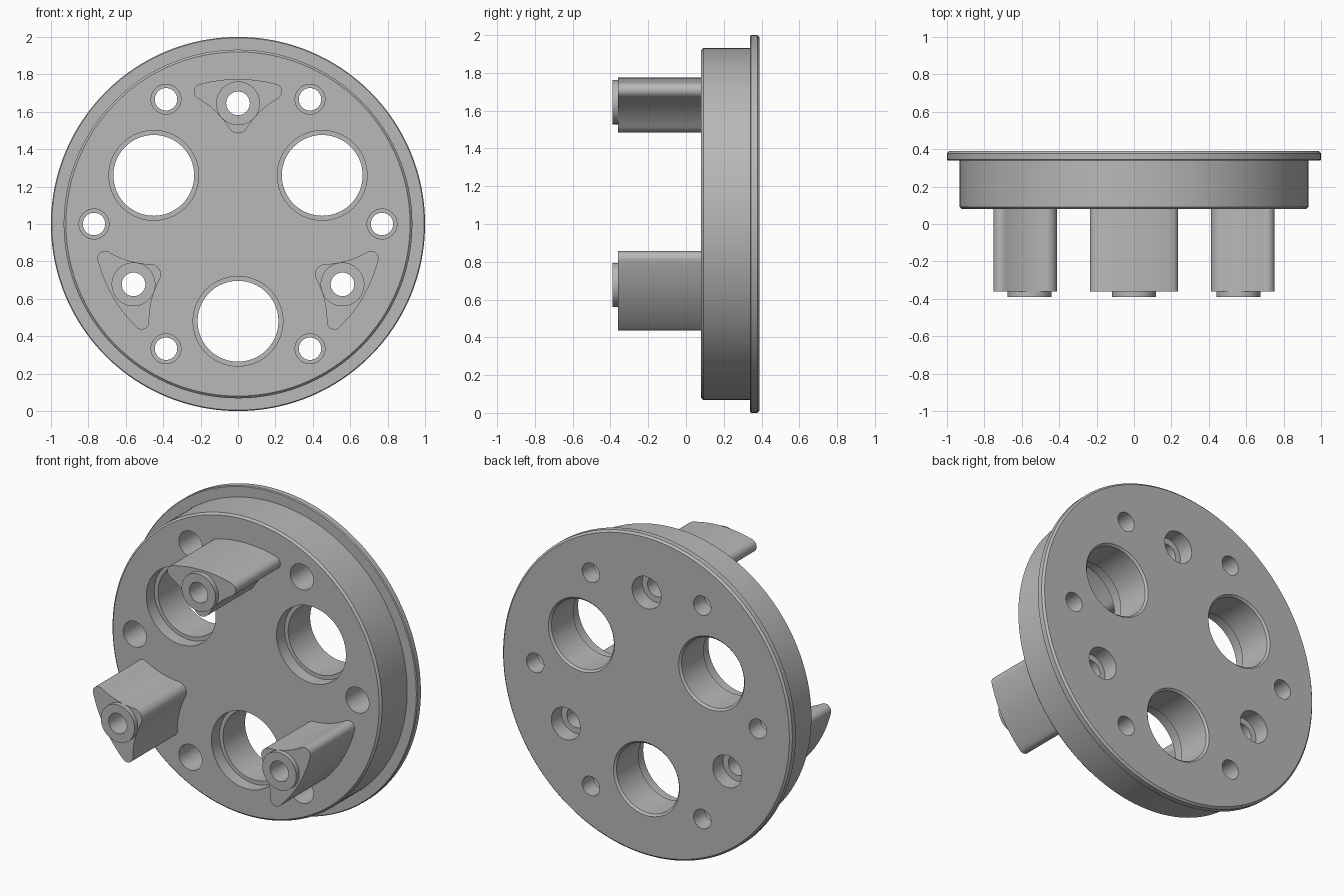
import bpy, bmesh
from math import sin, cos, pi, radians, atan2, acos, hypot

cube = bpy.data.objects.get("Cube")
if cube:
    bpy.data.objects.remove(cube, do_unlink=True)

grey = bpy.data.materials.new("machined_grey")
grey.use_nodes = True
grey.diffuse_color = (0.48, 0.48, 0.48, 1)
grey.node_tree.nodes["Principled BSDF"].inputs["Base Color"].default_value = (0.48, 0.48, 0.48, 1)


def arc(cx, cz, r, a, b, n):
    return [(cx + r * cos(a + (b - a) * i / n), cz + r * sin(a + (b - a) * i / n)) for i in range(n + 1)]


def circle(r, x=0, z=0, n=64):
    return arc(x, z, r, 0, 2 * pi, n)[:-1]


def polar(r, deg):
    return r * cos(radians(deg)), r * sin(radians(deg))


def stack(bm, layers):
    """Closed solid through outlines placed along the y axis."""
    rings = [[bm.verts.new((x, y, z + 1)) for x, z in pts] for pts, y in layers]
    for lo, hi in zip(rings, rings[1:]):
        for i in range(len(lo)):
            bm.faces.new((lo[i - 1], lo[i], hi[i], hi[i - 1]))
    bm.faces.new(rings[0])
    bm.faces.new(rings[-1])


def turned(bm, profile, x=0, z=0, n=64):
    stack(bm, [(circle(r, x, z, n), y) for r, y in profile])


def finish(bm, name):
    bmesh.ops.recalc_face_normals(bm, faces=bm.faces)
    mesh = bpy.data.meshes.new(name)
    bm.to_mesh(mesh)
    bm.free()
    obj = bpy.data.objects.new(name, mesh)
    bpy.context.collection.objects.link(obj)
    mesh.materials.append(grey)
    return obj


# Post outline: outer rim arc, rounded corners, flanks concentric with the big holes
RIM, FLANK, CORNER, TIP = 0.775, 0.475, 0.04, 0.055
HOLE = 0.52
hx, hz = polar(HOLE, 30)
d = RIM - CORNER
corner_a = pi / 6 + acos((d * d + HOLE ** 2 - (FLANK + CORNER) ** 2) / (2 * d * HOLE))
cx, cz = d * cos(corner_a), d * sin(corner_a)
tip_z = 0.54
to_corner = atan2(cz - hz, cx - hx)
to_tip = atan2(tip_z - hz, -hx)
half = arc(0, 0, RIM, pi / 2, corner_a, 8)
half += arc(cx, cz, CORNER, corner_a, to_corner - pi, 10)[1:]
half += arc(hx, hz, FLANK, to_corner, to_tip, 14)[1:]
half += arc(0, tip_z, TIP, to_tip - pi, -pi / 2, 8)[1:]
outline = half + [(-x, z) for x, z in half[-2:0:-1]]


def turn(pts, deg):
    c, s = cos(radians(deg)), sin(radians(deg))
    return [(x * c - z * s, x * s + z * c) for x, z in pts]


# Flanged disc
bm = bmesh.new()
turned(bm, [(0.92, 0.08), (0.932, 0.092), (0.932, 0.34), (0.995, 0.34), (1.0, 0.345),
            (1.0, 0.378), (0.988, 0.39)], n=160)
parts = [finish(bm, "flanged_disc")]

# Three posts, each with a round boss on its end
for side, deg in (("top", 0), ("right", 120), ("left", 240)):
    bm = bmesh.new()
    pts = turn(outline, deg)
    stack(bm, [(pts, 0.085), (pts, -0.36)])
    parts.append(finish(bm, side + "_post"))
    bm = bmesh.new()
    x, z = polar(0.645, 90 + deg)
    turned(bm, [(0.117, -0.355), (0.117, -0.39)], x, z)
    parts.append(finish(bm, side + "_boss"))

# All bores as one cutter
bm = bmesh.new()
for k in range(3):
    x, z = polar(HOLE, 30 + 120 * k)
    turned(bm, [(0.24, 0), (0.24, 0.16), (0.216, 0.16), (0.216, 0.378), (0.238, 0.4)], x, z, 80)
    x, z = polar(0.645, 90 + 120 * k)
    turned(bm, [(0.063, -0.5), (0.063, 0.29), (0.1, 0.29), (0.1, 0.45)], x, z, 48)
for k in range(6):
    x, z = polar(0.77, 60 * k)
    turned(bm, [(0.08, 0), (0.08, 0.28), (0.06, 0.28), (0.06, 0.45)], x, z, 40)
cutter = finish(bm, "bore_cutter")
cutter.hide_render = True

# Cut every part, then shade
for obj in parts:
    mod = obj.modifiers.new("bores", "BOOLEAN")
    mod.operation = "DIFFERENCE"
    mod.solver = "EXACT"
    mod.object = cutter
bpy.context.view_layer.update()
graph = bpy.context.evaluated_depsgraph_get()
cut = [bpy.data.meshes.new_from_object(o.evaluated_get(graph)) for o in parts]
for obj, mesh in zip(parts, cut):
    obj.modifiers.clear()
    obj.data = mesh
bpy.data.objects.remove(cutter, do_unlink=True)
bpy.ops.object.select_all(action="DESELECT")
for obj in parts:
    obj.select_set(True)
bpy.context.view_layer.objects.active = parts[0]
bpy.ops.object.shade_smooth_by_angle(angle=radians(30))
